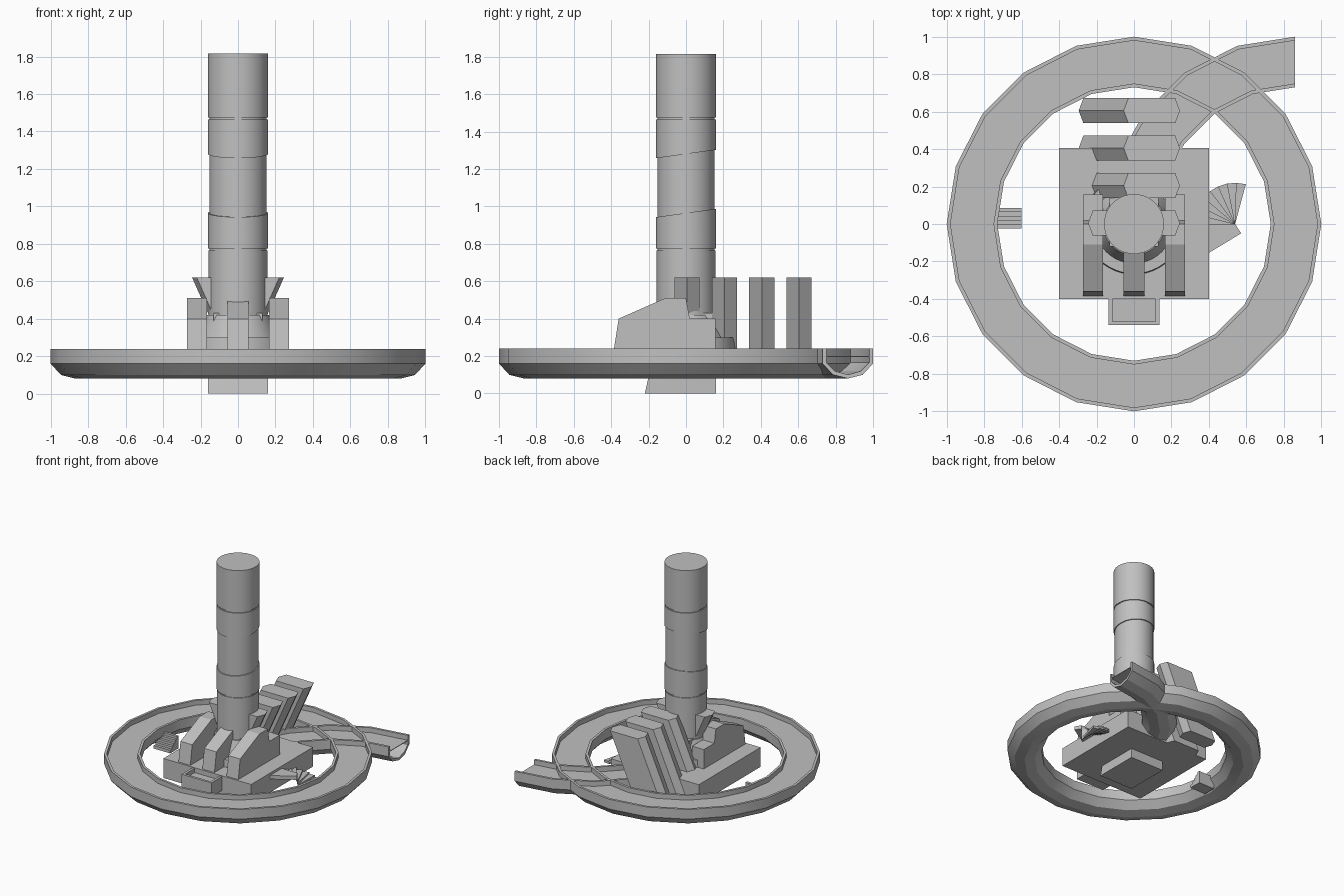
import bpy, bmesh
from math import sin, cos, radians
from mathutils import Vector

cube = bpy.data.objects.get("Cube")
if cube:
    bpy.data.objects.remove(cube, do_unlink=True)

stone = bpy.data.materials.new("light grey stone")
stone.use_nodes = True
GREY = (0.53, 0.53, 0.53, 1)
stone.diffuse_color = GREY
stone.node_tree.nodes["Principled BSDF"].inputs["Base Color"].default_value = GREY


def finish(name, bm, smooth=None):
    bmesh.ops.recalc_face_normals(bm, faces=bm.faces)
    mesh = bpy.data.meshes.new(name)
    bm.to_mesh(mesh)
    bm.free()
    mesh.materials.append(stone)
    obj = bpy.data.objects.new(name, mesh)
    bpy.context.collection.objects.link(obj)
    if smooth:
        bpy.ops.object.select_all(action='DESELECT')
        obj.select_set(True)
        bpy.context.view_layer.objects.active = obj
        bpy.ops.object.shade_smooth_by_angle(angle=radians(smooth))
    return obj


def loft(name, loops, cap=True, closed=False, smooth=None):
    """Skin a row of equal closed loops."""
    bm = bmesh.new()
    rows = [[bm.verts.new(p) for p in loop] for loop in loops]
    n = len(rows[0])
    pairs = list(zip(rows, rows[1:])) + ([(rows[-1], rows[0])] if closed else [])
    for a, b in pairs:
        for i in range(n):
            j = (i + 1) % n
            bm.faces.new((a[i], a[j], b[j], b[i]))
    if cap and not closed:
        bm.faces.new(rows[0])
        bm.faces.new(rows[-1])
    return finish(name, bm, smooth)


def rect(x0, x1, y0, y1, z):
    return [(x0, y0, z), (x1, y0, z), (x1, y1, z), (x0, y1, z)]


def box(name, x0, x1, y0, y1, z0, z1):
    return loft(name, [rect(x0, x1, y0, y1, z0), rect(x0, x1, y0, y1, z1)])


def circle(r, z, tilt=0.0, n=48):
    """Horizontal circle, optionally rising towards the back."""
    pts = [(r * cos(radians(360 * i / n)), r * sin(radians(360 * i / n))) for i in range(n)]
    return [(x, y, z + tilt * y) for x, y in pts]


# Water channels: a thin U section swept around an arc, with a flat water sheet
MID, HALF, RIM = 0.865, 0.135, 0.02
half_out = [(HALF, 0.24), (HALF, 0.16), (0.08, 0.10), (0, 0.08)]
half_in = [(HALF - RIM, 0.24), (HALF - RIM, 0.165), (0.07, 0.12), (0, 0.10)]


def mirrored(half):
    return half + [(-x, z) for x, z in reversed(half[:-1])]


section = mirrored(half_out) + mirrored(half_in)[::-1]


def channel(name, cx, angles, closed):
    def ring(pts, a):
        return [(cx + (MID + o) * cos(radians(a)), (MID + o) * sin(radians(a)), z) for o, z in pts]
    loft(name, [ring(section, a) for a in angles], closed=closed, smooth=25)
    w = HALF - RIM
    sheet = [(-w, 0.2), (w, 0.2), (w, 0.195), (-w, 0.195)]
    loft(name + "_water", [ring(sheet, a) for a in angles], closed=closed)


channel("ring_channel", 0, range(0, 360, 18), True)
channel("outlet_channel", 0.86, [90, 108, 126, 144, 157], False)

# Platform and its foot
box("platform", -0.4, 0.4, -0.4, 0.405, 0.08, 0.24)
loft("foot", [rect(-0.16, 0.16, -0.22, 0.16, 0), rect(-0.16, 0.16, -0.2, 0.16, 0.09)])

# Front spout tray
box("spout_floor", -0.135, 0.135, -0.54, -0.39, 0.12, 0.2)
for s in (-1, 1):
    a, b = sorted((s * 0.115, s * 0.135))
    box("spout_side", a, b, -0.54, -0.39, 0.2, 0.235)
box("spout_lip", -0.115, 0.115, -0.54, -0.52, 0.2, 0.235)

# Tower drums, two of them with sloping joints
TILT = 0.14
loft("tower_base", [circle(0.27, 0.23), circle(0.265, 0.3), circle(0.21, 0.3),
                    circle(0.165, 0.42)], smooth=30)
loft("tower_lower", [circle(0.157, 0.24), circle(0.157, 0.765)], smooth=30)
loft("tower_drum", [circle(0.16, 0.775), circle(0.16, 0.965, TILT)], smooth=30)
loft("tower_core", [circle(0.152, 0.76), circle(0.152, 1.48)], smooth=30)
loft("tower_upper", [circle(0.16, 1.28, TILT), circle(0.16, 1.465)], smooth=30)
loft("tower_cap", [circle(0.16, 1.475), circle(0.16, 1.815)], smooth=30)
box("tower_plinth", -0.13, 0.13, -0.12, 0.14, 0.24, 0.43)

# Buttresses: one side profile extruded across x
side = [(-0.385, 0.24), (-0.36, 0.4), (-0.11, 0.51), (0, 0.51), (0.02, 0.4), (0.157, 0.4), (0.157, 0.24)]
for name, x0, x1 in (("right_buttress", -0.272, -0.165), ("front_buttress", -0.055, 0.055),
                     ("left_buttress", 0.165, 0.272)):
    pts = side if name != "front_buttress" else side[:4] + [(0, 0.24)]
    loft(name, [[(x, y, z) for y, z in pts] for x in (x0, x1)])


# Leaning fins: a pointed slab sheared sideways as it rises
def fin(name, y, z0, s=1):
    def outline(z):
        shift = 0.445 * (z - 0.62)
        pts = [(-0.055, 0), (-0.03, -0.067), (0.22, -0.067), (0.245, 0), (0.22, 0.067), (-0.03, 0.067)]
        return [(s * (px + shift), y + py, z) for px, py in pts]
    loft(name, [outline(z0), outline(0.62)])


for i, z0 in enumerate((0.24, 0.2, 0.08, 0.08)):
    fin("leaning_fin", 0.005 + 0.2 * i, z0)
fin("mirrored_fin", 0.005, 0.24, -1)

# Winding stair beside the platform
hub = Vector((0.54, 0))


def slab(name, pts, z0, z1):
    loft(name, [[(x, y, z) for x, y in pts] for z in (z0, z1)])


slab("stair_landing", [hub, (0.39, 0), (0.39, -0.16), (0.572, -0.05)], 0.19, 0.22)
for i in range(8):
    arc = [hub + 0.22 * Vector((cos(radians(a)), sin(radians(a)))) for a in (75 + 13 * i, 89 + 13 * i)]
    z = 0.105 + 0.014 * i
    slab("winding_step", [hub] + arc, z - 0.02, z)

# Small straight stair on the inner edge of the ring
for i in range(5):
    y = -0.025 + 0.022 * i
    box("straight_step", -0.75, -0.6, y, y + 0.022, 0.085, 0.11 + 0.02 * i)
